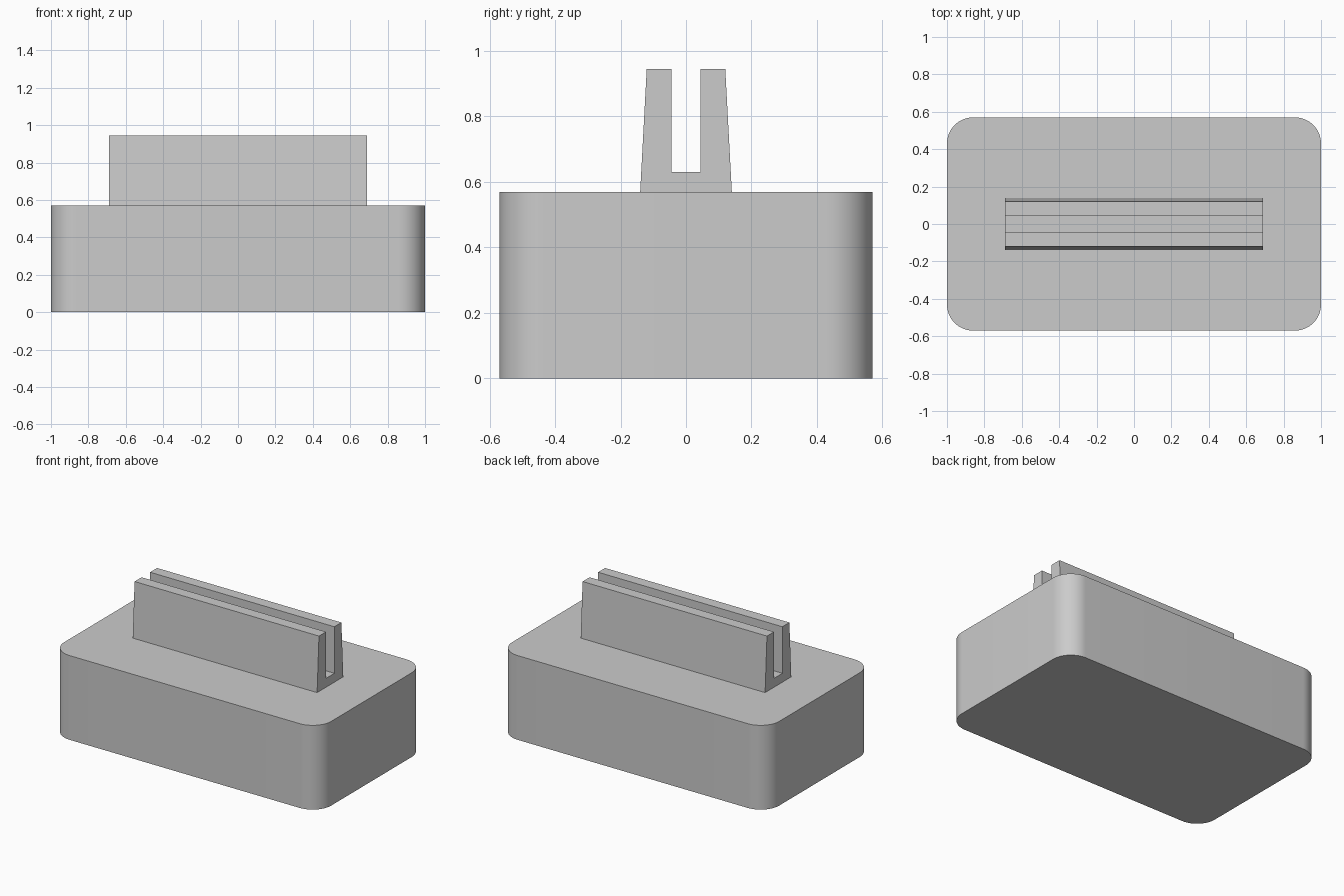
import bpy
import math
from mathutils import Matrix

cube = bpy.data.objects.get("Cube")
if cube:
    bpy.data.objects.remove(cube, do_unlink=True)

BASE_TOP = 0.57

grey = bpy.data.materials.new("plain grey")
grey.use_nodes = True
colour = (0.6, 0.6, 0.6, 1)
grey.diffuse_color = colour
grey.node_tree.nodes["Principled BSDF"].inputs["Base Color"].default_value = colour


def prism(name, outline, vector):
    """Extrude a closed outline of 3D points along a vector."""
    n = len(outline)
    far = [tuple(a + b for a, b in zip(p, vector)) for p in outline]
    sides = [(i, (i + 1) % n, (i + 1) % n + n, i + n) for i in range(n)]
    caps = [tuple(reversed(range(n))), tuple(range(n, 2 * n))]
    mesh = bpy.data.meshes.new(name)
    mesh.from_pydata(list(outline) + far, [], sides + caps)
    mesh.materials.append(grey)
    obj = bpy.data.objects.new(name, mesh)
    bpy.context.collection.objects.link(obj)
    return obj


def rounded_rectangle(half_x, half_y, radius, steps):
    points = []
    for corner, (sx, sy) in enumerate([(1, 1), (-1, 1), (-1, -1), (1, -1)]):
        for i in range(steps + 1):
            a = (corner + i / steps) * math.pi / 2
            points.append((sx * (half_x - radius) + radius * math.cos(a),
                           sy * (half_y - radius) + radius * math.sin(a), 0))
    return points


# Base block with rounded vertical corners
base = prism("base_block", rounded_rectangle(1, 0.57, 0.14, 16), (0, 0, BASE_TOP))
bpy.ops.object.select_all(action="DESELECT")
base.select_set(True)
bpy.context.view_layer.objects.active = base
bpy.ops.object.shade_smooth_by_angle(angle=math.radians(30))

# Slotted holder: tapered outer walls around a straight channel
half_profile = [(0.14, BASE_TOP), (0.12, 0.945), (0.045, 0.945), (0.045, 0.63)]
profile = half_profile + [(-y, z) for y, z in reversed(half_profile)]
prism("slotted_holder", [(-0.69, y, z) for y, z in profile], (1.38, 0, 0))
